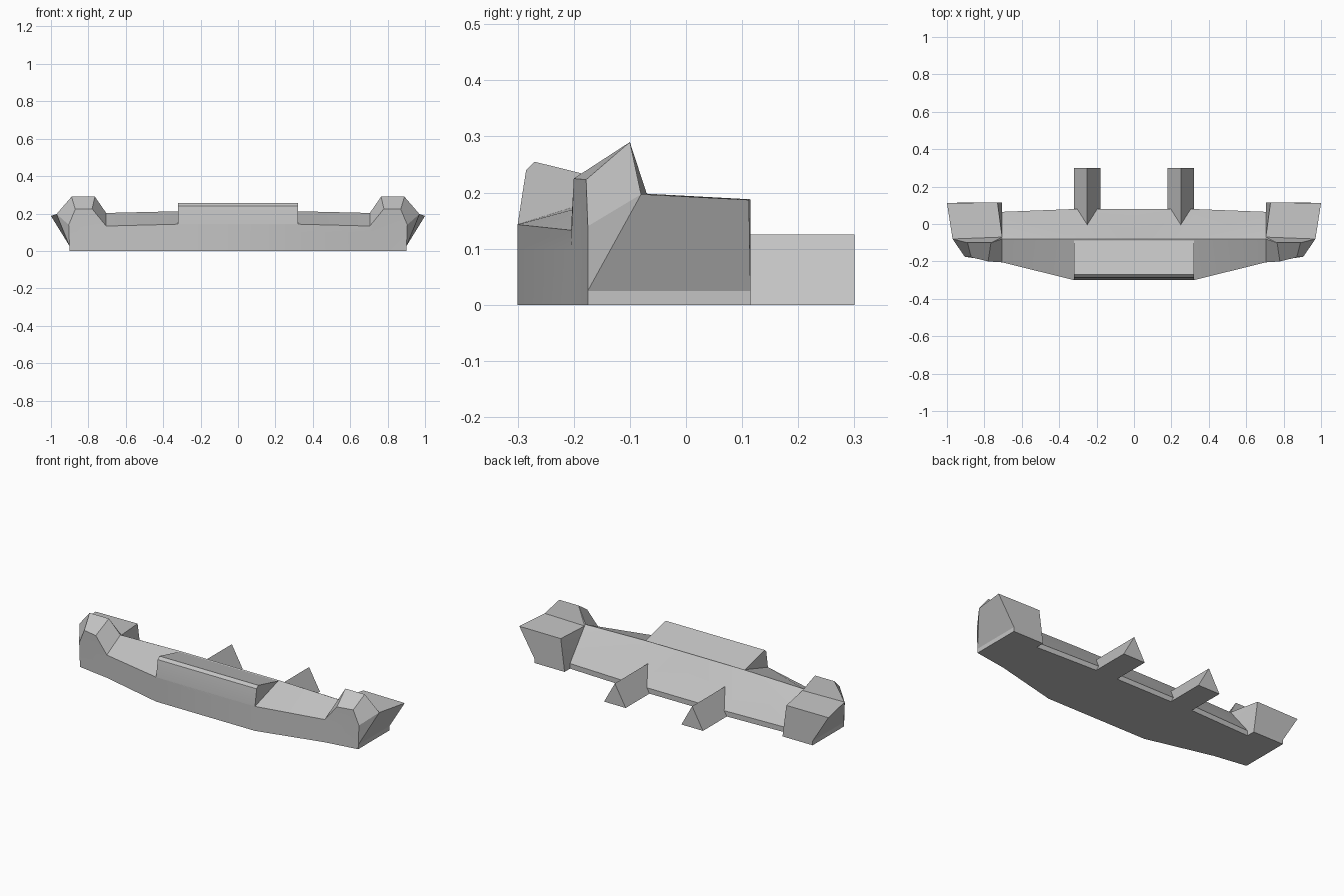
import bpy, bmesh, math

cube = bpy.data.objects.get("Cube")
if cube:
    bpy.data.objects.remove(cube, do_unlink=True)

grey = bpy.data.materials.new("plain grey")
grey.use_nodes = True
colour = (0.55, 0.55, 0.55, 1)
grey.diffuse_color = colour
grey.node_tree.nodes["Principled BSDF"].inputs["Base Color"].default_value = colour


def loft(name, sections, caps, mirror=False):
    """Bridge closed sections of equal length, optionally capping and mirroring."""
    bm = bmesh.new()
    rings = [[bm.verts.new(p) for p in s] for s in sections]
    n = len(rings[0])
    for a, b in zip(rings, rings[1:]):
        for i in range(n):
            j = (i + 1) % n
            bm.faces.new((a[i], a[j], b[j], b[i]))
    for i in caps:
        bm.faces.new(rings[i])
    bmesh.ops.remove_doubles(bm, verts=bm.verts, dist=0.0005)
    bmesh.ops.recalc_face_normals(bm, faces=bm.faces)
    mesh = bpy.data.meshes.new(name)
    bm.to_mesh(mesh)
    bm.free()
    obj = bpy.data.objects.new(name, mesh)
    bpy.context.collection.objects.link(obj)
    mesh.materials.append(grey)
    if mirror:
        mod = obj.modifiers.new("mirror", 'MIRROR')
        mod.use_clip = True
    bpy.ops.object.select_all(action='DESELECT')
    obj.select_set(True)
    bpy.context.view_layer.objects.active = obj
    bpy.ops.object.shade_smooth_by_angle(angle=math.radians(25))
    return obj


def at(x, profile):
    return [(x, y, z) for y, z in profile]


# Bumper beam: low middle, then raised flared ends
middle = [(-.3, 0), (-.3, .1), (-.3, .143), (-.08, .212), (-.075, .205), (.08, .03), (.08, 0)]
shoulder = [(-.205, 0), (-.205, .1), (-.205, .133), (-.08, .203), (-.07, .198), (.065, .03), (.065, 0)]
inner_end = [(.705, -.205, 0), (.705, -.205, .1), (.78, -.2, .225), (.765, -.1, .29),
             (.705, -.07, .198), (.73, .115, .188), (.705, .115, 0)]
outer_end = [(.9, -.175, 0), (.905, -.175, .14), (.87, -.178, .223), (.89, -.1, .29),
             (.97, -.08, .197), (1, .112, .187), (.9, .115, .025)]
beam = loft("bumper_beam", [at(0, middle), at(.32, middle), at(.705, shoulder),
                            inner_end, outer_end], [], mirror=True)

# Flared side faces closing the beam ends
bm = bmesh.new()
bm.from_mesh(beam.data)


def vert(p):
    for v in bm.verts:
        if sum((a - b) ** 2 for a, b in zip(v.co, p)) < 1e-6:
            return v
    return bm.verts.new(p)


a, g, b, c, d, e, f = [vert(p) for p in outer_end]
low = vert((.9, -.175, .025))
base = vert((.9, .115, 0))
for face in ((a, low, g), (low, d, g), (g, d, c, b), (low, f, e, d),
             (a, base, f, low), (a, vert(inner_end[-1]), base),
             (f, base, vert(inner_end[-1]))):
    try:
        bm.faces.new(face)
    except ValueError:
        pass
# Replace the sloped bottom strip with the flat one
for face in list(bm.faces):
    if len(face.verts) == 4 and {a, f, vert(inner_end[-1])} <= set(face.verts):
        bm.faces.remove(face)
bm.faces.new((a, vert(inner_end[0]), vert(inner_end[-1])))
bmesh.ops.recalc_face_normals(bm, faces=bm.faces)
for face in bm.faces:
    if face.calc_center_median().x > .9:
        face.smooth = False
bm.to_mesh(beam.data)
bm.free()

# Raised centre block
block = [(-.3, .1), (-.3, .143), (-.285, .24), (-.27, .255), (-.08, .208), (-.08, .1)]
loft("centre_block", [at(-.32, block), at(.32, block)], [0, 1])

# Triangular mounting brackets at the back
for side, x in (("left", .25), ("right", -.25)):
    loft(side + "_bracket",
         [[(x - .07, y, 0), (x, y, .125), (x + .07, y, 0)] for y in (-.03, .3)], [0, 1])
